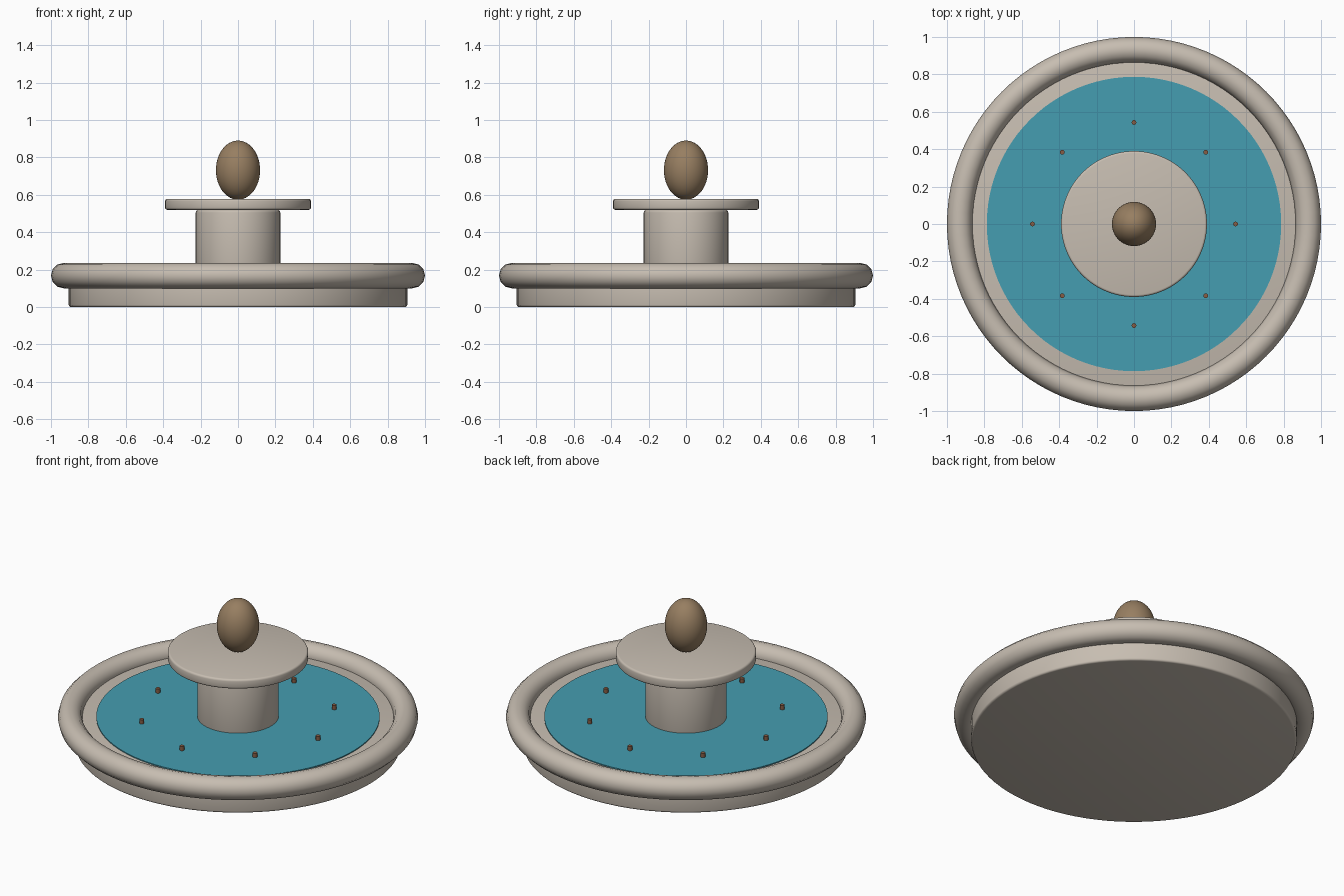
import bpy
import math

cube = bpy.data.objects.get("Cube")
if cube:
    bpy.data.objects.remove(cube, do_unlink=True)


def material(name, r, g, b):
    mat = bpy.data.materials.new(name)
    mat.use_nodes = True
    mat.diffuse_color = (r, g, b, 1)
    bsdf = next(n for n in mat.node_tree.nodes if n.type == "BSDF_PRINCIPLED")
    bsdf.inputs["Base Color"].default_value = (r, g, b, 1)
    return mat


stone = material("pale stone", 0.57, 0.51, 0.44)
blue = material("water blue", 0.06, 0.34, 0.44)
bronze = material("bronze", 0.31, 0.21, 0.12)
copper = material("dark copper", 0.24, 0.11, 0.06)


def finish(name, mat):
    obj = bpy.context.object
    obj.name = obj.data.name = name
    obj.data.materials.append(mat)
    bpy.ops.object.shade_smooth_by_angle(angle=math.radians(35))
    return obj


def disc(name, mat, radius, bottom, top, bevel=0, x=0, y=0, sides=96):
    """Upright cylinder between two heights, with optional rounded rims."""
    bpy.ops.mesh.primitive_cylinder_add(
        vertices=sides, radius=radius, depth=top - bottom,
        location=(x, y, (bottom + top) / 2))
    obj = bpy.context.object
    if bevel:
        mod = obj.modifiers.new("rounded rims", "BEVEL")
        mod.width = bevel
        mod.segments = 3
        mod.limit_method = "ANGLE"
        mod.angle_limit = math.radians(40)
        bpy.ops.object.modifier_apply(modifier=mod.name)
    return finish(name, mat)


# Basin with its rounded rim and water surface
disc("basin_base", stone, 0.905, 0, 0.168, 0.012)
bpy.ops.mesh.primitive_torus_add(
    major_radius=0.932, minor_radius=0.068, major_segments=96,
    minor_segments=12, location=(0, 0, 0.168))
finish("basin_rim", stone)
disc("water", blue, 0.787, 0.166, 0.174)

# Central pillar, upper plate and egg-shaped finial
disc("pillar", stone, 0.226, 0.16, 0.52, 0.015)
disc("upper_plate", stone, 0.39, 0.52, 0.578, 0.012)
bpy.ops.mesh.primitive_uv_sphere_add(
    segments=48, ring_count=24, radius=1, location=(0, 0, 0.732))
bpy.context.object.scale = (0.118, 0.118, 0.158)
bpy.ops.object.transform_apply(location=False, rotation=False, scale=True)
finish("finial", bronze)

# Ring of small water jets
for i in range(8):
    a = i * math.tau / 8
    disc(f"jet_{i + 1}", copper, 0.013, 0.165, 0.2,
         x=0.543 * math.cos(a), y=0.543 * math.sin(a), sides=12)
